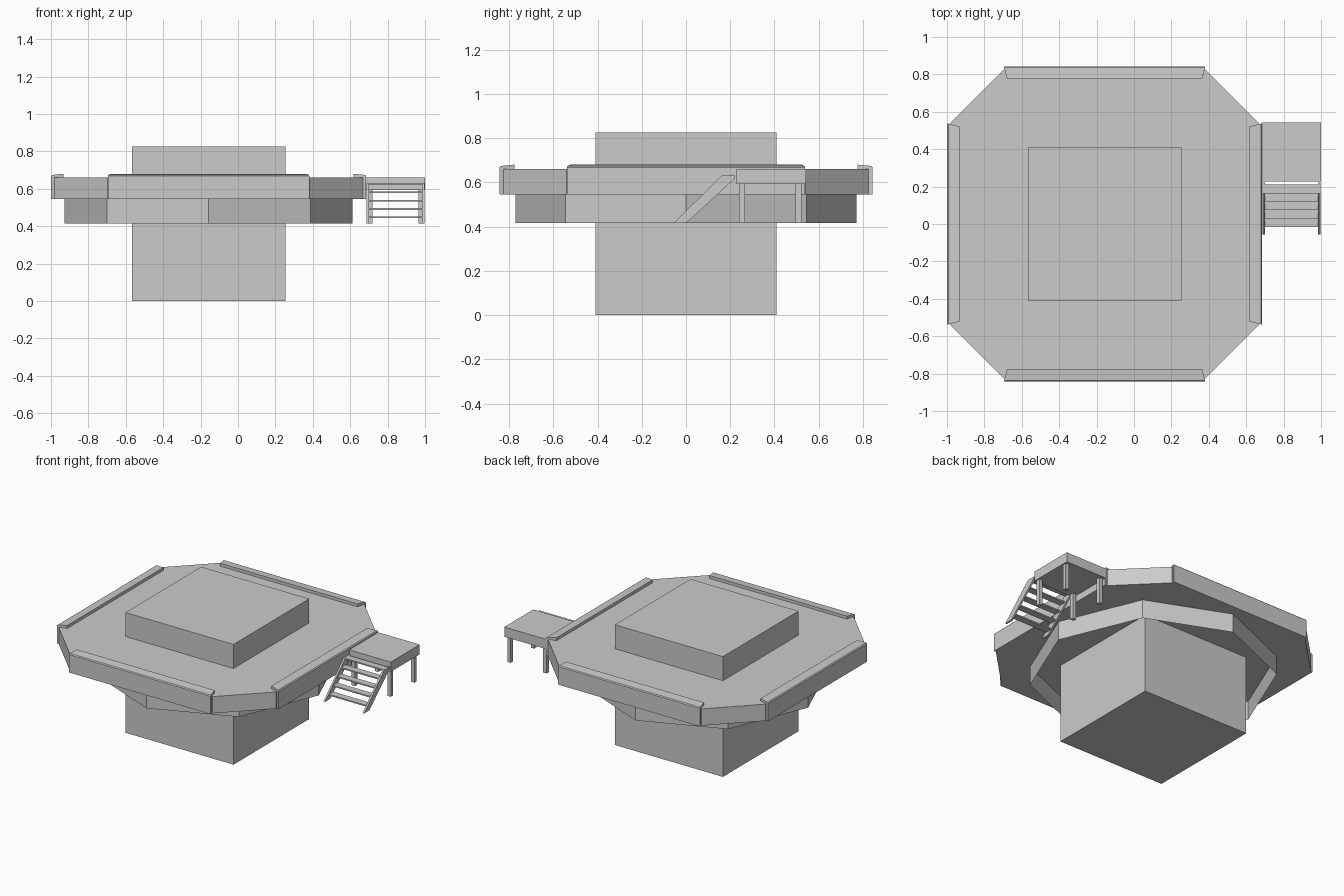
import bpy, bmesh
from math import pi
from mathutils import Matrix, Vector

cube = bpy.data.objects.get("Cube")
if cube:
    bpy.data.objects.remove(cube, do_unlink=True)

CX = -0.157        # centre of the main body
FLOOR = 0.415      # level of the stair foot
DECK_LOW, DECK_TOP = 0.545, 0.66

grey = bpy.data.materials.new("plain grey")
grey.use_nodes = True
grey.diffuse_color = (0.6, 0.6, 0.6, 1)
grey.node_tree.nodes["Principled BSDF"].inputs["Base Color"].default_value = (0.6, 0.6, 0.6, 1)


def finish(name, bm):
    bmesh.ops.recalc_face_normals(bm, faces=bm.faces)
    mesh = bpy.data.meshes.new(name)
    bm.to_mesh(mesh)
    bm.free()
    mesh.materials.append(grey)
    obj = bpy.data.objects.new(name, mesh)
    bpy.context.collection.objects.link(obj)
    return obj


def box(name, lo, hi):
    lo, hi = Vector(lo), Vector(hi)
    bm = bmesh.new()
    bmesh.ops.create_cube(bm, size=1)
    for v in bm.verts:
        v.co = (lo + hi) / 2 + v.co * (hi - lo)
    return finish(name, bm)


def prism(name, profile, offset):
    """Extrude a closed profile of 3D points along an offset."""
    bm = bmesh.new()
    face = bm.faces.new([bm.verts.new(p) for p in profile])
    new = bmesh.ops.extrude_face_region(bm, geom=[face], use_keep_orig=True)["geom"]
    for v in new:
        if isinstance(v, bmesh.types.BMVert):
            v.co += Vector(offset)
    return finish(name, bm)


# Central block running through the deck
box("central_block", (CX - 0.41, -0.41, 0), (CX + 0.41, 0.41, 0.825))

# Square deck with cut corners
a, b = 0.825, 0.54
outline = [(b, -a), (a, -b), (a, b), (b, a), (-b, a), (-a, b), (-a, -b), (-b, -a)]
prism("deck", [(CX + x, y, DECK_LOW) for x, y in outline], (0, 0, DECK_TOP - DECK_LOW))

# Open eight-sided skirt below the deck
bm = bmesh.new()
bmesh.ops.create_cone(bm, cap_ends=False, segments=8, radius1=0.77, radius2=0.77,
                      depth=DECK_LOW - FLOOR,
                      matrix=Matrix.Translation((CX, 0, (FLOOR + DECK_LOW) / 2)))
skirt = finish("lower_skirt", bm)

# Edge panels with a lip folded over the deck, ends tapering inwards
section = [(0.842, DECK_LOW), (0.842, 0.668), (0.836, 0.674), (0.775, 0.68),
           (0.775, DECK_TOP), (a, DECK_TOP), (a, DECK_LOW)]
for i, side in enumerate(("left", "back", "right", "front")):
    bm = bmesh.new()
    ends = []
    for s in (-1, 1):
        ends.append([bm.verts.new((d, s * (0.538 - (0.842 - d) * 0.25), z)) for d, z in section])
        bm.faces.new(ends[-1])
    for k in range(len(section)):
        n = (k + 1) % len(section)
        bm.faces.new((ends[0][k], ends[0][n], ends[1][n], ends[1][k]))
    bm.transform(Matrix.Translation((CX, 0, 0)) @ Matrix.Rotation(i * pi / 2, 4, "Z"))
    finish(side + "_edge_panel", bm)

# Side landing on four legs
X0, X1 = 0.685, 1.0
box("landing", (X0, 0.228, 0.593), (X1, 0.542, DECK_TOP))
for x, side in ((0.693, "right"), (0.966, "left")):
    for y, end in ((0.24, "front"), (0.495, "back")):
        box(f"{end}_{side}_leg", (x, y, FLOOR), (x + 0.026, y + 0.026, 0.593))

# Stairs: two stringers and five treads
stringer = [(-0.057, FLOOR), (0.0, FLOOR), (0.222, 0.618), (0.222, 0.63), (0.162, 0.63)]
for x, side in ((X0 + 0.003, "right"), (X1 - 0.015, "left")):
    prism(side + "_stringer", [(x, y, z) for y, z in stringer], (0.012, 0, 0))
for i in range(5):
    y, z = -0.016 + 0.045 * i, 0.443 + 0.0445 * i
    box(f"tread_{i + 1}", (X0 + 0.015, y, z), (X1 - 0.015, y + 0.047, z + 0.009))
